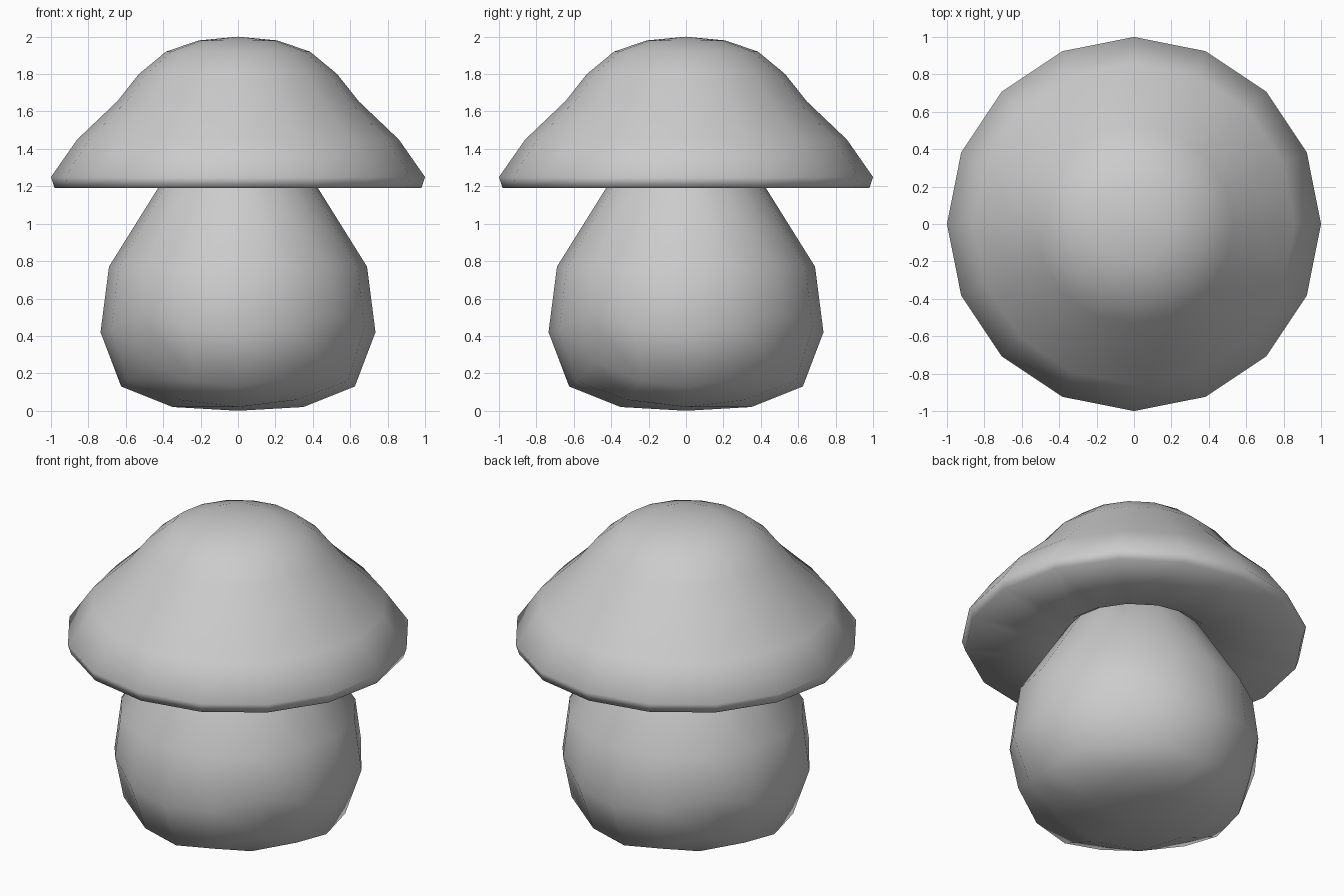
import bpy, bmesh, math
from mathutils import Vector

if "Cube" in bpy.data.objects:
    bpy.data.objects.remove(bpy.data.objects["Cube"])


def finish(bm, name):
    bmesh.ops.recalc_face_normals(bm, faces=bm.faces[:])
    for f in bm.faces:
        f.smooth = True
    mesh = bpy.data.meshes.new(name)
    bm.to_mesh(mesh)
    bm.free()
    obj = bpy.data.objects.new(name, mesh)
    bpy.context.collection.objects.link(obj)
    return obj


def lathe(name, profile, sides):
    bm = bmesh.new()
    verts = [bm.verts.new((r, 0, z)) for r, z in profile]
    edges = [bm.edges.new(pair) for pair in zip(verts, verts[1:])]
    bmesh.ops.spin(bm, geom=verts + edges, cent=(0, 0, 0), axis=(0, 0, 1),
                   angle=math.tau, steps=sides, use_duplicate=False)
    bmesh.ops.remove_doubles(bm, verts=bm.verts[:], dist=0.0005)
    return finish(bm, name)


def rounded_block(name, profile):
    # Cube cut 4 x 4 per side, wrapped around a profile running bottom to top
    bm = bmesh.new()
    bmesh.ops.create_cube(bm, size=2)
    bmesh.ops.subdivide_edges(bm, edges=bm.edges[:], cuts=3, use_grid_fill=True)
    last = len(profile) - 1
    for v in bm.verts:
        d = Vector([math.tan(c * math.pi / 4) for c in v.co]).normalized()
        t = math.acos(max(-1, min(1, -d.z))) / math.pi * last
        i = min(int(t), last - 1)
        (r0, z0), (r1, z1) = profile[i], profile[i + 1]
        r, z = r0 + (r1 - r0) * (t - i), z0 + (z1 - z0) * (t - i)
        flat = math.hypot(d.x, d.y)
        k = r / flat if flat > 1e-5 else 0
        v.co = (d.x * k, d.y * k, z)
    return finish(bm, name)


# Bulbous stem, narrowing into the cap
rounded_block("stem", [(0, 0), (0.35, 0.02), (0.625, 0.13), (0.735, 0.42), (0.69, 0.77),
                       (0.39, 1.25), (0.3, 1.36), (0.16, 1.41), (0, 1.42)])

# Bell-shaped cap with a shallow recess around the stem
lathe("cap", [(0, 1.28), (0.34, 1.27), (0.46, 1.19), (0.98, 1.19), (1.0, 1.25), (0.86, 1.45),
              (0.645, 1.655), (0.53, 1.80), (0.385, 1.92), (0.21, 1.98), (0, 2.0)], 16)
